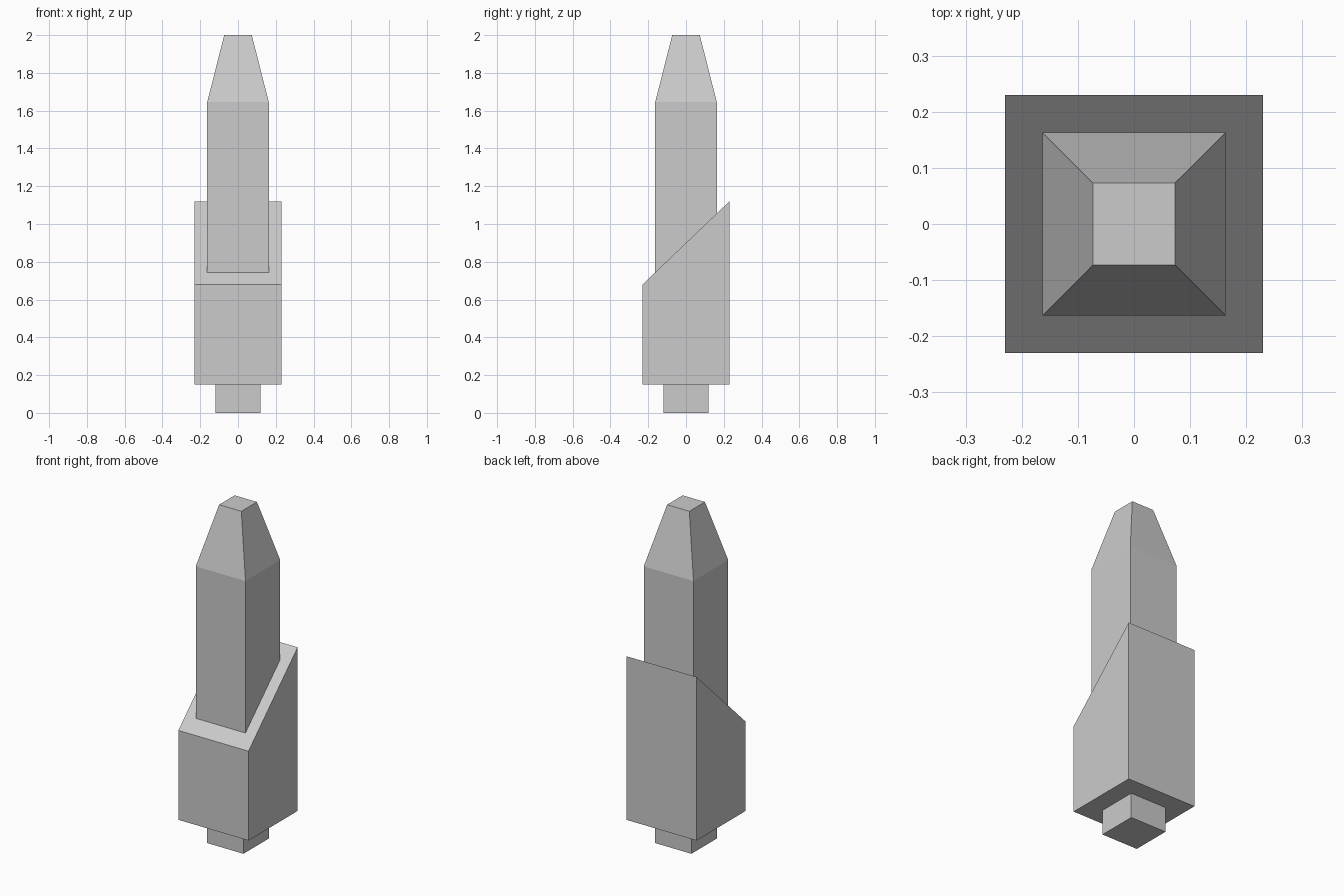
import bpy, bmesh

if "Cube" in bpy.data.objects:
    bpy.data.objects.remove(bpy.data.objects["Cube"])

SLOPE = 0.44 / 0.46  # rise of the slanted shoulder from front to back


def square_loft(name, rings):
    """Closed solid through square rings: (half width, centre height, slope along y)."""
    bm = bmesh.new()
    loops = []
    for h, z, s in rings:
        corners = [(-h, -h), (h, -h), (h, h), (-h, h)]
        loops.append([bm.verts.new((x, y, z + s * y)) for x, y in corners])
    for low, high in zip(loops, loops[1:]):
        for i in range(4):
            j = (i + 1) % 4
            bm.faces.new((low[i], low[j], high[j], high[i]))
    bm.faces.new(loops[0][::-1])
    bm.faces.new(loops[-1])
    mesh = bpy.data.meshes.new(name)
    bm.to_mesh(mesh)
    bm.free()
    obj = bpy.data.objects.new(name, mesh)
    bpy.context.collection.objects.link(obj)
    return obj


# Small foot, sunk slightly into the body
square_loft("foot", [(0.12, 0.0, 0), (0.12, 0.155, 0)])

# Wide body with a slanted top, low at the front
square_loft("body", [(0.23, 0.15, 0), (0.23, 0.90, SLOPE)])

# Tall shaft rising from the slant, with a tapered tip
square_loft("shaft", [(0.163, 0.895, SLOPE), (0.163, 1.645, 0), (0.073, 2.0, 0)])
